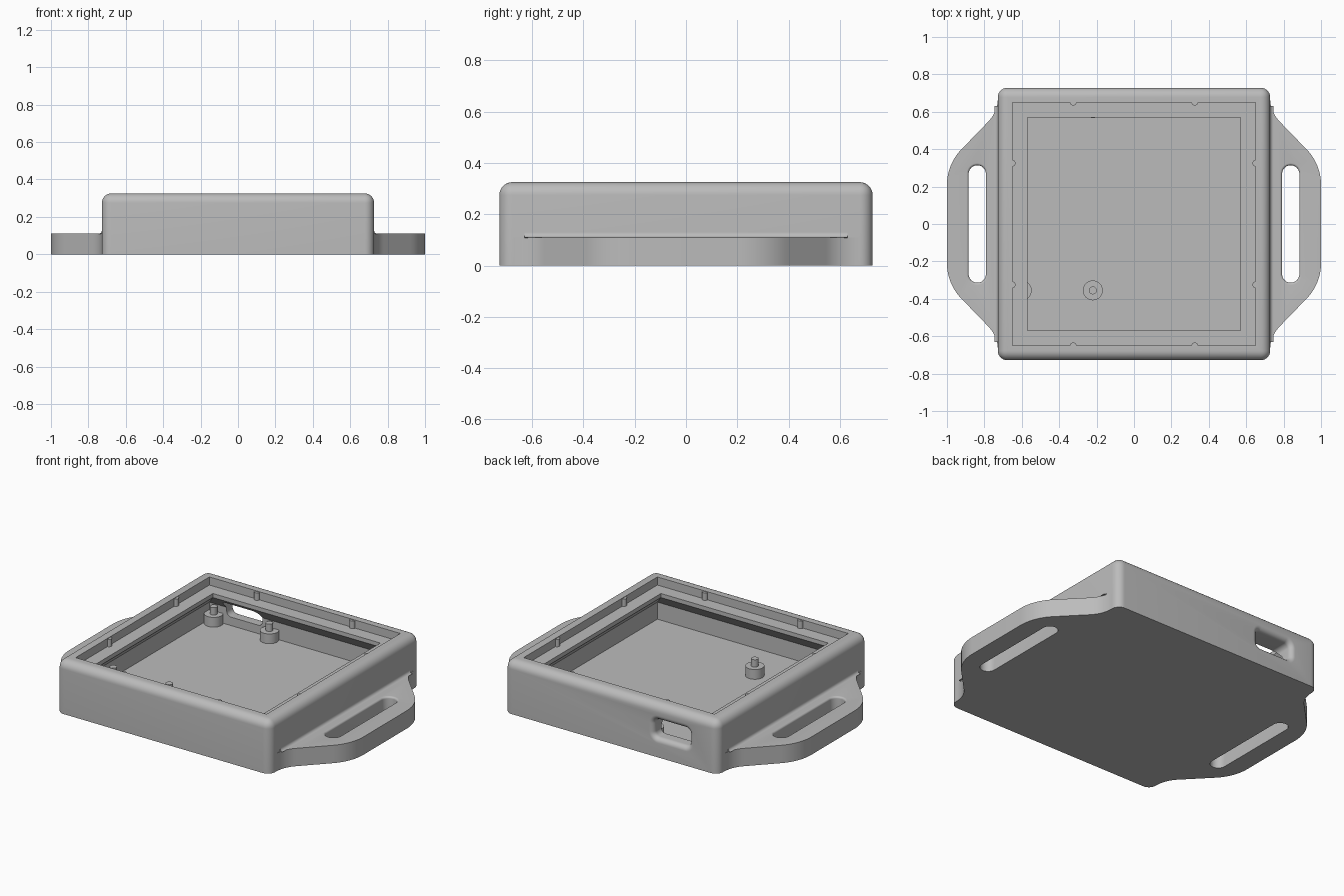
import bpy, bmesh
from math import sin, cos, pi, radians

cube = bpy.data.objects.get("Cube")
if cube:
    bpy.data.objects.remove(cube, do_unlink=True)

grey = bpy.data.materials.new("light_grey_plastic")
grey.use_nodes = True
colour = (0.5, 0.5, 0.5, 1)
grey.diffuse_color = colour
grey.node_tree.nodes["Principled BSDF"].inputs["Base Color"].default_value = colour

HALF, TOP, INNER, LIP = 0.728, 0.325, 0.65, 0.57
FLOOR, LEDGE, LUG_TOP = 0.065, 0.275, 0.11


def make(name, bm):
    bmesh.ops.recalc_face_normals(bm, faces=bm.faces[:])
    mesh = bpy.data.meshes.new(name)
    bm.to_mesh(mesh)
    bm.free()
    mesh.materials.append(grey)
    obj = bpy.data.objects.new(name, mesh)
    bpy.context.collection.objects.link(obj)
    return obj


def loft(name, rings):
    """Closed solid skinned through rings of matching point count."""
    bm = bmesh.new()
    loops = [[bm.verts.new(p) for p in ring] for ring in rings]
    n = len(loops[0])
    for a, b in zip(loops, loops[1:]):
        for i in range(n):
            j = (i + 1) % n
            bm.faces.new((a[i], a[j], b[j], b[i]))
    bm.faces.new(loops[0])
    bm.faces.new(loops[-1])
    return make(name, bm)


def arc(cx, cy, r, start, end, steps=10):
    angles = [radians(start + (end - start) * i / steps) for i in range(steps + 1)]
    return [(cx + r * cos(a), cy + r * sin(a)) for a in angles]


def rounded_rect(cx, cy, hx, hy, r):
    points = []
    for k, (sx, sy) in enumerate([(1, 1), (-1, 1), (-1, -1), (1, -1)]):
        points += arc(cx + sx * (hx - r), cy + sy * (hy - r), r, 90 * k, 90 * k + 90)
    return points


def at_z(points, z):
    return [(x, y, z) for x, y in points]


def cut(obj, cutters):
    for c in cutters:
        mod = obj.modifiers.new("cut", "BOOLEAN")
        mod.operation, mod.solver, mod.object = "DIFFERENCE", "EXACT", c
    graph = bpy.context.evaluated_depsgraph_get()
    mesh = bpy.data.meshes.new_from_object(obj.evaluated_get(graph))
    obj.modifiers.clear()
    obj.data = mesh
    for c in cutters:
        bpy.data.objects.remove(c, do_unlink=True)


def smooth(obj):
    bpy.ops.object.select_all(action="DESELECT")
    obj.select_set(True)
    bpy.context.view_layer.objects.active = obj
    bpy.ops.object.shade_smooth_by_angle(angle=radians(30))


def cylinder(name, x, y, r, z0, z1):
    circle = arc(x, y, r, 0, 360, 32)[:-1]
    smooth(loft(name, [at_z(circle, z0), at_z(circle, z1)]))


# Case shell: rounded corners and top rim, flat base
bm = bmesh.new()
bmesh.ops.create_cube(bm, size=1)
for v in bm.verts:
    v.co.x *= 2 * HALF
    v.co.y *= 2 * HALF
    v.co.z = (v.co.z + 0.5) * TOP
edges = [e for e in bm.edges if max(v.co.z for v in e.verts) > 0.1]
bmesh.ops.bevel(bm, geom=edges, offset=0.05, segments=8, profile=0.5, affect="EDGES")
case = make("case_shell", bm)

# Cavity: chamfer under the lip, then a recess for the lid
profile = [(FLOOR, INNER), (0.17, INNER), (0.25, LIP), (LEDGE, LIP),
           (LEDGE, INNER), (TOP + 0.05, INNER)]
corners = [(1, 1), (-1, 1), (-1, -1), (1, -1)]
cavity = loft("cavity_cutter", [[(h * x, h * y, z) for x, y in corners] for z, h in profile])

# Connector port in the back wall, flared outward
flare = 0.03
sections = [(0.54, 0)]
for i in range(9):
    a = i / 8 * pi / 2
    sections.append((HALF - flare + flare * sin(a), flare * (1 - cos(a))))
sections.append((HALF + 0.03, flare))
port = loft("port_cutter", [[(x, y, z) for x, z in
            rounded_rect(-0.41, 0.172, 0.122 + g, 0.055 + g, 0.03 + g)]
            for y, g in sections])
cut(case, [cavity, port])
smooth(case)

# Strap lugs with slots, one on each side
half_outline = [(0.69, 0.673)] + arc(0.908, 0.673, 0.18, 180, 225)
half_outline += arc(0.73, 0.21, 0.27, 45, 0)
outline = half_outline + [(x, -y) for x, y in reversed(half_outline)]
for side, s in (("left", 1), ("right", -1)):
    ring = [(s * x, y) for x, y in outline]
    lug = loft(side + "_strap_lug", [at_z(ring, 0), at_z(ring, LUG_TOP)])
    f = 0.012
    levels = [(-0.05, 0)]
    for i in range(7):
        a = i / 6 * pi / 2
        levels.append((LUG_TOP - f + f * sin(a), f * (1 - cos(a))))
    levels.append((LUG_TOP + 0.05, f))
    slot = loft("slot_cutter", [at_z(rounded_rect(s * 0.838, 0, 0.046 + g, 0.314 + g,
                                                  0.0459 + g), z) for z, g in levels])
    cut(lug, [slot])
    smooth(lug)

    # Small fillet where the lug meets the wall
    r = 0.018
    curve = arc(HALF + r, LUG_TOP + r, r, 180, 270, 6)
    curve += [(HALF - 0.01, LUG_TOP - 0.005), (HALF - 0.01, LUG_TOP + r)]
    smooth(loft(side + "_lug_fillet", [[(s * x, y, z) for x, z in curve]
                                       for y in (-0.63, 0.63)]))

# Board standoffs with locating pins
for x, xn in ((-0.6, "outer"), (-0.22, "inner")):
    for y, yn in ((-0.355, "front"), (0.62, "back")):
        cylinder(f"{yn}_{xn}_standoff", x, y, 0.053, FLOOR - 0.02, 0.125)
        cylinder(f"{yn}_{xn}_standoff_pin", x, y, 0.021, 0.12, 0.17)

# Snap pins half sunk into the recess walls
for i, t in enumerate((-0.325, 0.325)):
    for s in (-1, 1):
        for axis, (x, y) in (("x", (s * INNER, t)), ("y", (t, s * INNER))):
            cylinder(f"snap_pin_{axis}_{i}_{s}", x, y, 0.017, LEDGE - 0.01, TOP - 0.004)
